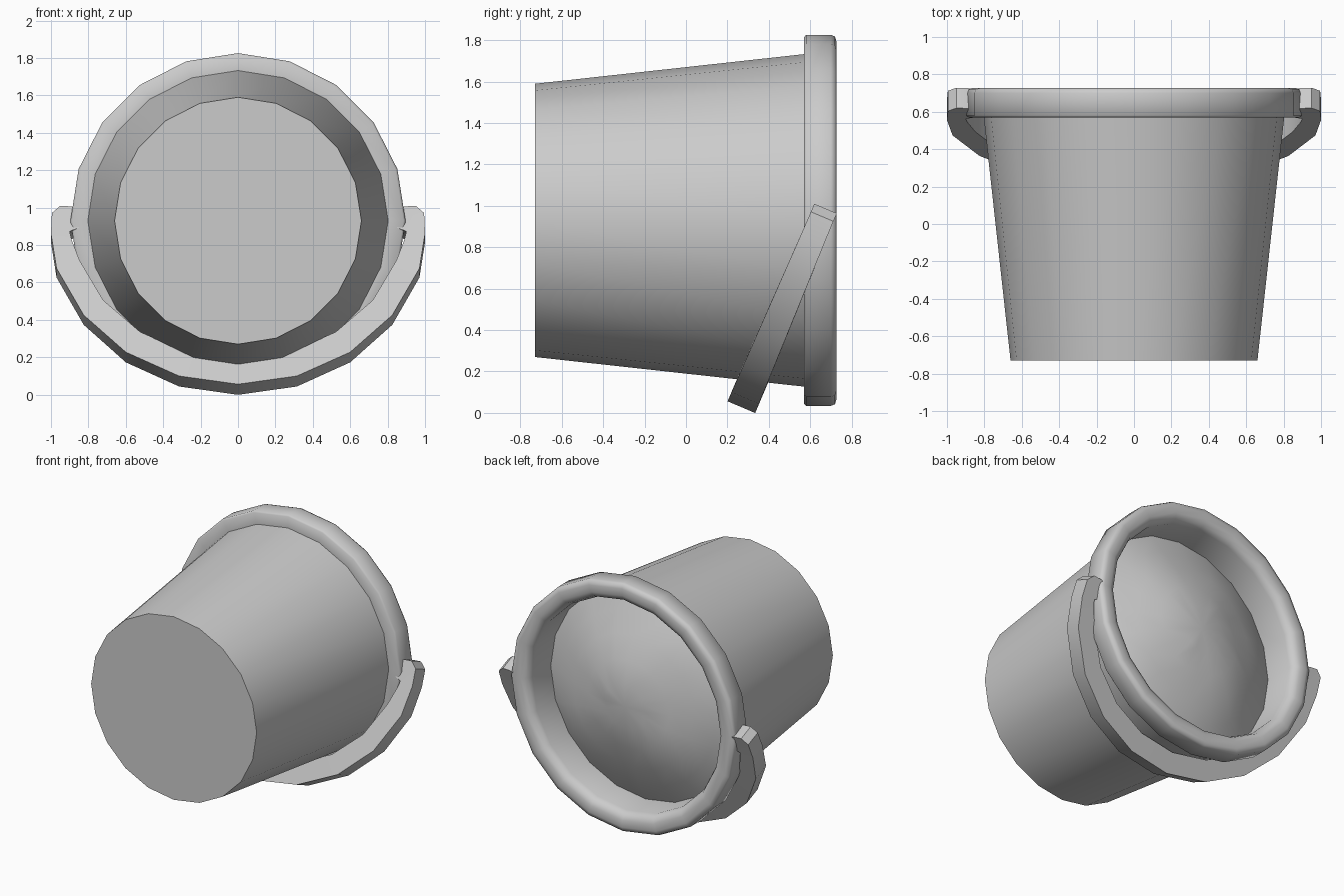
import bpy, bmesh, math, random
from mathutils import Vector

if "Cube" in bpy.data.objects:
    bpy.data.objects.remove(bpy.data.objects["Cube"])

random.seed(4)
N = 20          # sides of the bucket
CZ = 0.93       # height of the bucket axis


def finish(bm, name, angle):
    bmesh.ops.remove_doubles(bm, verts=bm.verts, dist=0.0005)
    bmesh.ops.recalc_face_normals(bm, faces=bm.faces)
    mesh = bpy.data.meshes.new(name)
    bm.to_mesh(mesh)
    bm.free()
    ob = bpy.data.objects.new(name, mesh)
    bpy.context.collection.objects.link(ob)
    bpy.ops.object.select_all(action='DESELECT')
    ob.select_set(True)
    bpy.context.view_layer.objects.active = ob
    bpy.ops.object.shade_smooth_by_angle(angle=math.radians(angle))
    return ob


def lathe(bm, profile):
    """Revolve (radius, y) points about the bucket axis."""
    rings = []
    for r, y in profile:
        angles = [2 * math.pi * i / N for i in range(N)]
        rings.append([bm.verts.new((r * math.sin(a), y, CZ + r * math.cos(a))) for a in angles])
    for a, b in zip(rings, rings[1:]):
        for i in range(N):
            j = (i + 1) % N
            bm.faces.new((a[i], a[j], b[j], b[i]))
    return rings


# Bucket: tapered wall, rolled rim, inner wall and floor
bm = bmesh.new()
rings = lathe(bm, [(0.66, -0.73), (0.803, 0.57), (0.885, 0.57), (0.896, 0.58),
                   (0.896, 0.70), (0.888, 0.72), (0.86, 0.728),
                   (0.81, 0.727), (0.775, 0.71), (0.757, 0.67), (0.757, 0.46),
                   (0.637, -0.70)])
bm.faces.new(rings[0])
bm.faces.new(rings[-1])
finish(bm, "bucket", 60)

# Contents: uneven heap bulging towards the opening
bm = bmesh.new()
rings = lathe(bm, [(0.757, 0.46), (0.62, 0.535), (0.48, 0.60), (0.32, 0.66), (0.16, 0.69)])
for ring in rings[1:]:
    for v in ring:
        v.co.y += (0.012 * math.sin(7 * v.co.x + 1) * math.cos(6 * v.co.z)
                   + random.uniform(-0.008, 0.008))
centre = bm.verts.new((0, 0.70, CZ))
for i in range(N):
    bm.faces.new((rings[-1][i], rings[-1][(i + 1) % N], centre))
finish(bm, "contents", 60)

# Handle: flat band swung down about its pivots, hooked into the rim at both ends
PIVOT = Vector((0, 0.65, CZ))
DOWN = Vector((0, -0.39, -0.92)).normalized()
SIDE = Vector((0, 0.92, -0.39)).normalized()


def section(bm, outer, inner, width):
    """Four corners from (x, distance down) pairs, across the band width."""
    return [bm.verts.new(PIVOT + Vector((x, 0, 0)) + DOWN * d + SIDE * (s * width / 2))
            for (x, d), s in ((outer, -1), (outer, 1), (inner, 1), (inner, -1))]


HOOK = [((0.80, -0.03), (0.80, 0.045), 0.118),
        ((0.895, -0.058), (0.898, 0.085), 0.118),
        ((0.95, -0.062), (0.899, 0.087), 0.118),
        ((0.995, -0.02), (0.9, 0.09), 0.118),
        ((1.0, 0.10), (0.888, 0.14), 0.12)]
ARC = []
for k in range(1, 10):
    a = math.radians(-90 + 18 * k)
    c, s = math.cos(a), math.sin(a)
    ARC.append(((1.02 * s, 0.98 * c), (0.89 * s, 0.835 * c), 0.118 + 0.027 * c))

mirrored = [((-o[0], o[1]), (-i[0], i[1]), w) for o, i, w in HOOK]
bm = bmesh.new()
secs = [section(bm, *p) for p in mirrored + ARC + HOOK[::-1]]
for a, b in zip(secs, secs[1:]):
    for i in range(4):
        j = (i + 1) % 4
        bm.faces.new((a[i], a[j], b[j], b[i]))
bm.faces.new(secs[0])
bm.faces.new(secs[-1])
finish(bm, "handle", 30)
